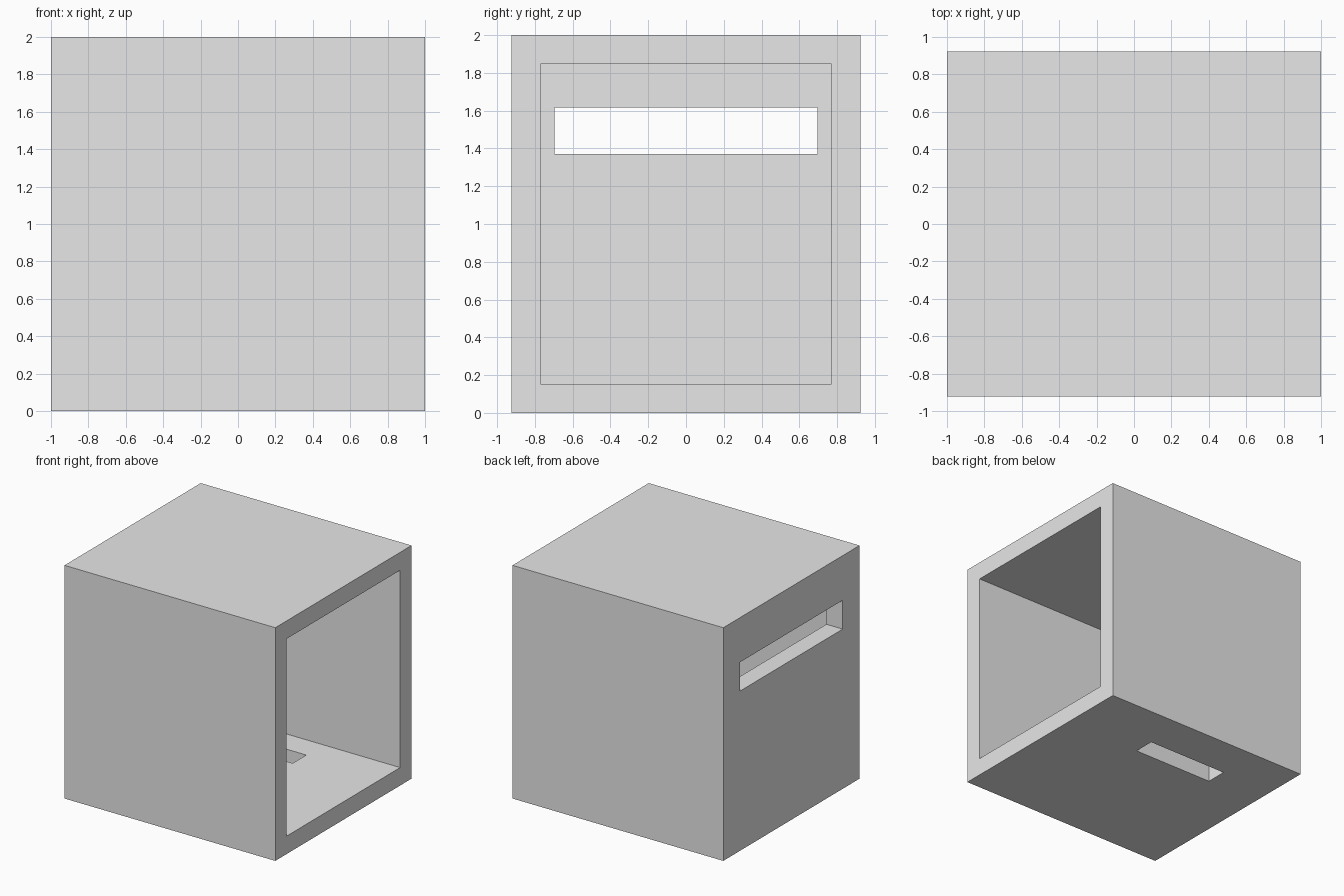
import bpy

# Remove the default object
if "Cube" in bpy.data.objects:
    bpy.data.objects.remove(bpy.data.objects["Cube"], do_unlink=True)

HALF_DEPTH = 0.923
WALL = 0.154

grey = bpy.data.materials.new("light grey")
grey.use_nodes = True
grey.diffuse_color = (0.8, 0.8, 0.8, 1)
grey.node_tree.nodes["Principled BSDF"].inputs["Base Color"].default_value = (0.8, 0.8, 0.8, 1)


def box(name, low, high):
    """Axis-aligned box between two corners."""
    bpy.ops.mesh.primitive_cube_add(size=1)
    obj = bpy.context.object
    obj.name = obj.data.name = name
    for v in obj.data.vertices:
        v.co = [h if c > 0 else l for c, l, h in zip(v.co, low, high)]
    obj.data.materials.append(grey)
    return obj


def cut(target, name, low, high):
    """Cut a box-shaped opening and discard the cutter."""
    cutter = box(name, low, high)
    cutter.hide_render = True
    mod = target.modifiers.new(name, 'BOOLEAN')
    mod.operation = 'DIFFERENCE'
    mod.solver = 'EXACT'
    mod.object = cutter
    bpy.ops.object.select_all(action='DESELECT')
    target.select_set(True)
    bpy.context.view_layer.objects.active = target
    bpy.ops.object.modifier_apply(modifier=mod.name)
    bpy.data.objects.remove(cutter, do_unlink=True)


# Outer block
housing = box("housing", (-1, -HALF_DEPTH, 0), (1, HALF_DEPTH, 2))

# Cavity, open on the +x side
inner = HALF_DEPTH - WALL
cut(housing, "cavity", (-1 + WALL, -inner, WALL), (1.2, inner, 2 - WALL))

# Wide slot through the end wall
cut(housing, "wall_slot", (-1.2, -0.695, 1.37), (-0.6, 0.695, 1.617))

# Narrow slot through the floor
cut(housing, "floor_slot", (-0.5, 0.355, -0.2), (0.27, 0.54, 0.4))
